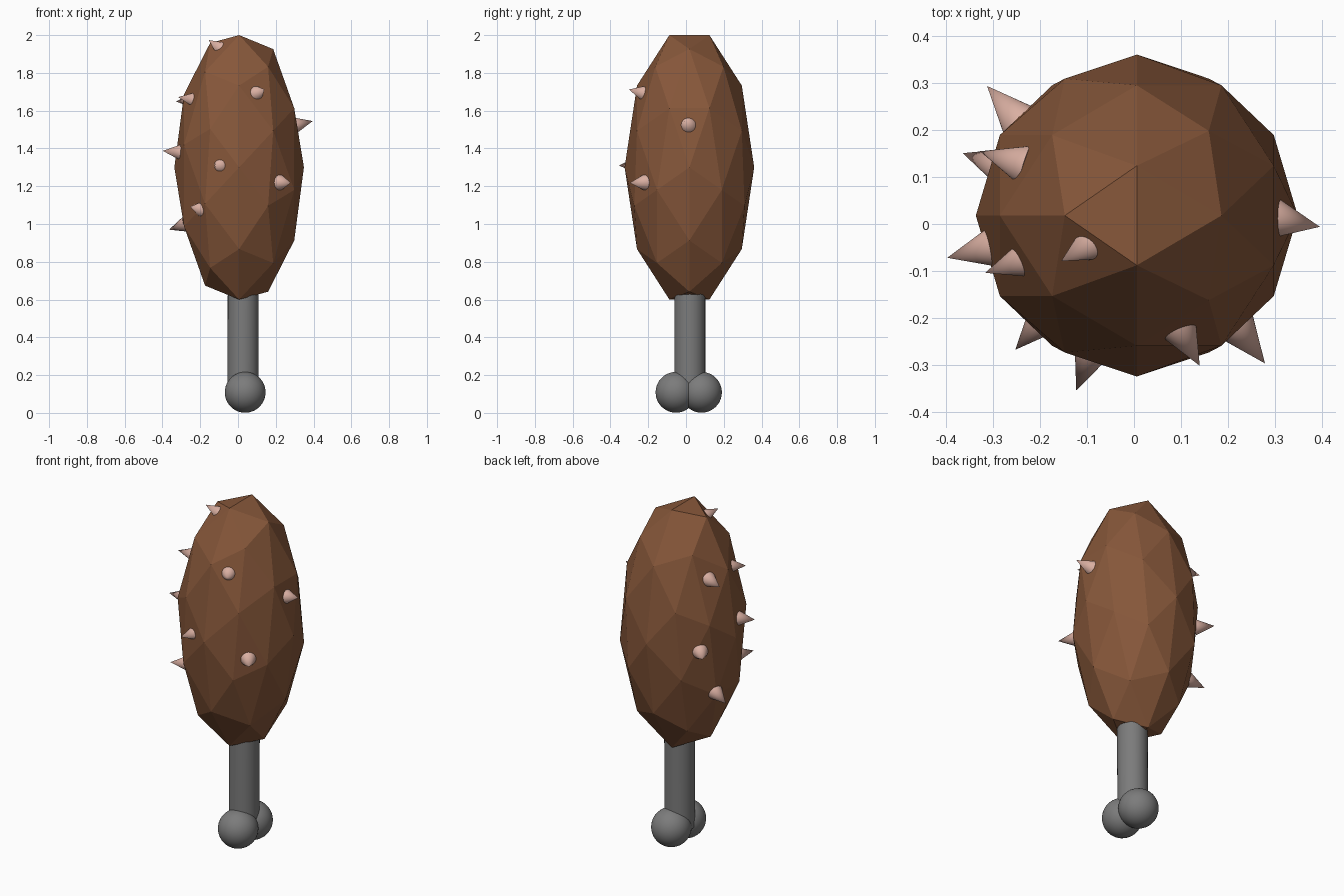
import bpy, bmesh, math
from mathutils import Matrix, Vector

if "Cube" in bpy.data.objects:
    bpy.data.objects.remove(bpy.data.objects["Cube"])


def material(name, rgb):
    m = bpy.data.materials.new(name)
    m.diffuse_color = (*rgb, 1.0)
    m.use_nodes = True
    m.node_tree.nodes["Principled BSDF"].inputs["Base Color"].default_value = m.diffuse_color
    return m


BROWN = material("roast brown", (0.24, 0.095, 0.042))
GREY = material("bone grey", (0.20, 0.20, 0.20))
PINK = material("spike pink", (0.70, 0.43, 0.36))


def finish(bm, name, mat, smooth=False):
    me = bpy.data.meshes.new(name)
    bm.to_mesh(me)
    bm.free()
    me.materials.append(mat)
    ob = bpy.data.objects.new(name, me)
    bpy.context.collection.objects.link(ob)
    if smooth:
        bpy.ops.object.select_all(action='DESELECT')
        ob.select_set(True)
        bpy.context.view_layer.objects.active = ob
        bpy.ops.object.shade_smooth_by_angle(angle=math.radians(40))
    return ob


def cone_between(name, base, tip, r1, r2, segments, mat):
    base, tip = Vector(base), Vector(tip)
    axis = tip - base
    bm = bmesh.new()
    bmesh.ops.create_cone(bm, cap_ends=True, segments=segments,
                          radius1=r1, radius2=r2, depth=axis.length)
    turn = axis.to_track_quat('Z', 'Y').to_matrix().to_4x4()
    bm.transform(Matrix.Translation((base + tip) / 2) @ turn)
    return finish(bm, name, mat, smooth=True)


# Faceted club head: low-poly icosphere on its side, stretched upward
bm = bmesh.new()
bmesh.ops.create_icosphere(bm, subdivisions=2, radius=1.0)
bm.transform(Matrix.Translation((0.006, 0.018, 1.3))
             @ Matrix.Diagonal((0.343, 0.343, 0.736, 1))
             @ Matrix.Rotation(math.radians(-90), 4, 'Y'))
finish(bm, "club_head", BROWN)

# Bone handle
cone_between("bone_handle", (0.026, 0.02, 0.1), (0.028, 0.02, 0.7),
             0.082, 0.082, 32, GREY)

# Two bone knobs, front and back
for name, y in (("front_knob", -0.053), ("back_knob", 0.082)):
    bm = bmesh.new()
    bmesh.ops.create_icosphere(bm, subdivisions=4, radius=0.108)
    bm.transform(Matrix.Translation((0.038, y, 0.109)))
    finish(bm, name, GREY, smooth=True)

# Spikes: base centre and tip
SPIKES = [
    ((-0.100, -0.047, 1.935), (-0.155, -0.079, 1.974)),
    ((-0.245, -0.080, 1.660), (-0.317, -0.104, 1.672)),
    ((-0.248, 0.130, 1.655), (-0.328, 0.155, 1.648)),
    ((0.103, -0.235, 1.695), (0.140, -0.302, 1.712)),
    ((0.312, 0.010, 1.525), (0.396, -0.006, 1.545)),
    ((-0.305, -0.050, 1.380), (-0.398, -0.072, 1.387)),
    ((-0.090, -0.270, 1.310), (-0.123, -0.355, 1.310)),
    ((-0.250, 0.225, 1.270), (-0.313, 0.294, 1.270)),
    ((0.220, -0.220, 1.220), (0.279, -0.297, 1.218)),
    ((-0.200, -0.210, 1.080), (-0.253, -0.268, 1.092)),
    ((-0.290, 0.125, 0.995), (-0.365, 0.151, 0.970)),
]
for i, (base, tip) in enumerate(SPIKES, 1):
    b, t = Vector(base), Vector(tip)
    b = t - (t - b).normalized() * 0.1      # same length for all spikes
    cone_between(f"spike_{i}", b, t, 0.043, 0.0, 32, PINK)
